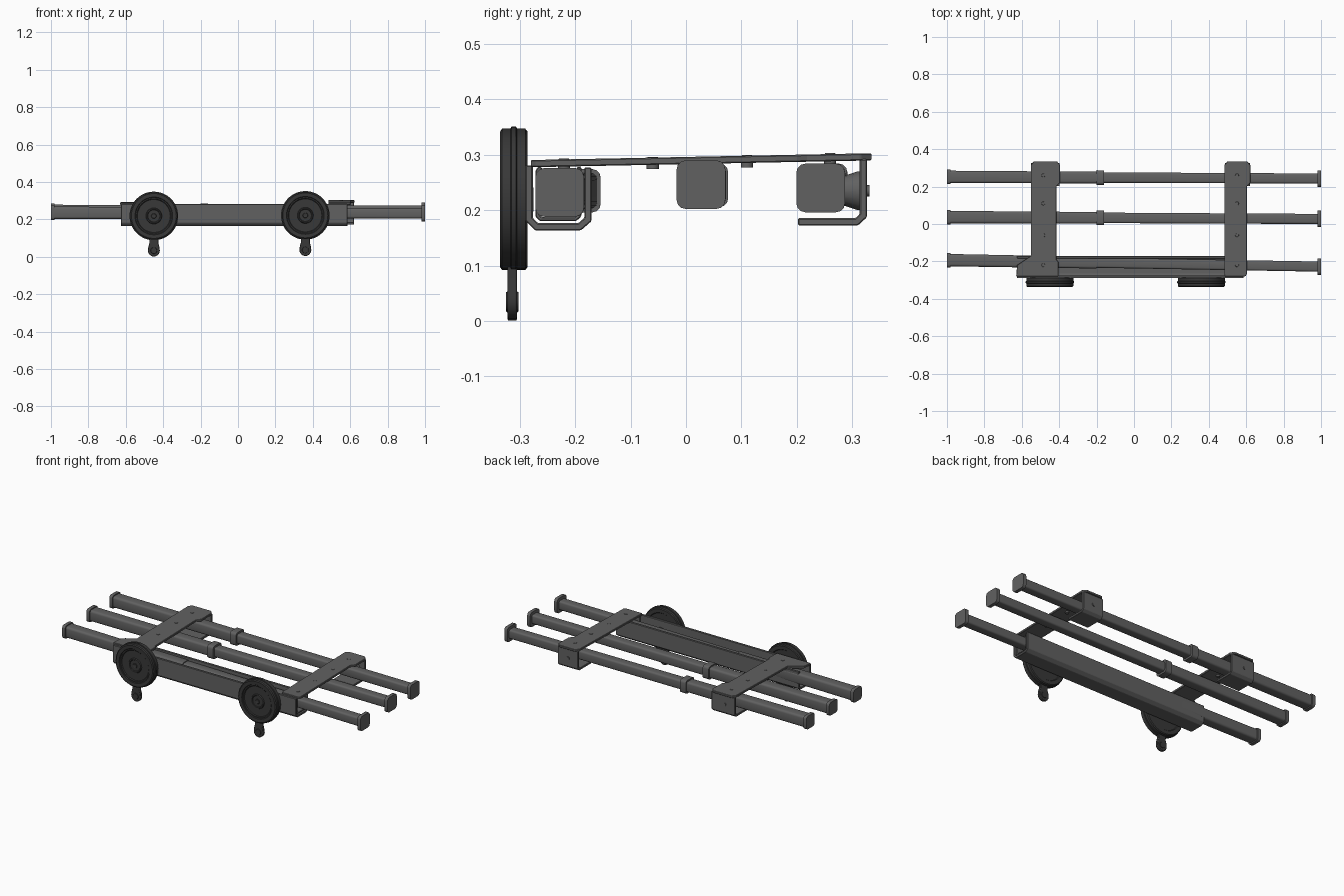
import bpy, bmesh
from math import sin, cos, pi
from mathutils import Vector

cube = bpy.data.objects.get("Cube")
if cube:
    bpy.data.objects.remove(cube, do_unlink=True)


def material(name, value):
    m = bpy.data.materials.new(name)
    m.use_nodes = True
    m.diffuse_color = (value, value, value, 1)
    m.node_tree.nodes["Principled BSDF"].inputs["Base Color"].default_value = (value, value, value, 1)
    return m


GREY = material("metal grey", 0.12)
DARK = material("wheel dark grey", 0.04)


def finish(bm, name, mat, smooth=True):
    bmesh.ops.recalc_face_normals(bm, faces=bm.faces)
    mesh = bpy.data.meshes.new(name)
    bm.to_mesh(mesh)
    bm.free()
    ob = bpy.data.objects.new(name, mesh)
    bpy.context.collection.objects.link(ob)
    mesh.materials.append(mat)
    if smooth:
        bpy.ops.object.select_all(action='DESELECT')
        bpy.context.view_layer.objects.active = ob
        ob.select_set(True)
        bpy.ops.object.shade_smooth_by_angle(angle=0.6)
    return ob


def bevel(ob, width, segments=2):
    mod = ob.modifiers.new("soft edges", 'BEVEL')
    mod.width, mod.segments, mod.limit_method = width, segments, 'ANGLE'


def skin(name, rings, mat, caps=True):
    """Join equal-length rings of points into a tube."""
    bm = bmesh.new()
    loops = [[bm.verts.new(p) for p in ring] for ring in rings]
    for a, b in zip(loops, loops[1:]):
        for i in range(len(a)):
            j = (i + 1) % len(a)
            bm.faces.new((a[i], a[j], b[j], b[i]))
    if caps:
        bm.faces.new(loops[0])
        bm.faces.new(loops[-1])
    return finish(bm, name, mat)


def rounded_square(x, centre, half):
    pts = []
    for corner in range(4):
        mid = corner * pi / 2 + pi / 4
        for step in range(4):
            a = corner * pi / 2 + step * pi / 6
            y = half * (0.62 * (1 if cos(mid) > 0 else -1) + 0.38 * cos(a))
            z = half * (0.62 * (1 if sin(mid) > 0 else -1) + 0.38 * sin(a))
            pts.append((x, centre.x + y, centre.y + z))
    return pts


def tube(name, left, right, collar):
    sections = [(-1, .039), (-.98, .039), (-.98, .033), (-.2, .031), (-.2, .027),
                (.98, .027), (.98, .044), (1, .044)]
    if collar:
        sections[4:4] = [(-.2, .039), (-.16, .039), (-.16, .028)]
        sections.pop(7)
    left, right = Vector(left), Vector(right)
    rings = [rounded_square(x, left.lerp(right, (x + 1) / 2), h) for x, h in sections]
    skin(name, rings, GREY)


def sheet(name, path, x0, x1, thickness=.013):
    """Folded sheet metal: a (y, z) path run along x."""
    bm = bmesh.new()
    rows = [[bm.verts.new((x, y, z)) for x in (x0, x1)] for y, z in path]
    for a, b in zip(rows, rows[1:]):
        bm.faces.new((a[0], a[1], b[1], b[0]))
    ob = finish(bm, name, GREY, False)
    mod = ob.modifiers.new("thickness", 'SOLIDIFY')
    mod.thickness, mod.offset, mod.use_even_offset = thickness, 0, True
    bevel(ob, .002, 1)


def strap_height(y):
    return .289 + .02 * y


def strap(name, outline):
    bm = bmesh.new()
    bottom = bm.faces.new([bm.verts.new((x, y, strap_height(y) - .006)) for x, y in outline])
    new = bmesh.ops.extrude_face_region(bm, geom=[bottom])["geom"]
    bmesh.ops.translate(bm, vec=(0, 0, .013), verts=[v for v in new if isinstance(v, bmesh.types.BMVert)])
    bevel(finish(bm, name, GREY, False), .002, 1)


def lathe(name, centre, profile, axis, mat, sides=48):
    """Turn a (radius, offset) profile about the y or z axis."""
    rings = []
    for r, d in profile:
        ring = []
        for i in range(sides):
            a = 2 * pi * i / sides
            u, v = r * cos(a), r * sin(a)
            p = Vector((u, d, v)) if axis == 'y' else Vector((u, v, d))
            ring.append(Vector(centre) + p)
        rings.append(ring)
    return skin(name, rings, mat)


# three long telescopic tubes with end caps
tube("front_tube", (-.193, .235), (-.228, .232), False)
tube("middle_tube", (.037, .245), (.027, .246), True)
tube("rear_tube", (.252, .245), (.243, .24), True)

# open channel that carries the front tube
sheet("front_channel", [(-.283, .281), (-.283, .183), (-.27, .17), (-.192, .17),
                        (-.177, .183), (-.177, .277)], -.625, .585)
for side, x0, x1 in (("right", -.54, -.42), ("left", .49, .58)):
    sheet(side + "_tube_clamp", [(-.262, .278), (-.268, .27), (-.268, .19), (-.262, .184),
                                 (-.2, .184), (-.193, .19), (-.193, .278)], x0, x1, .008)

# cross straps with wider ends
strap("right_cross_strap", [(-.63, -.28), (-.405, -.28), (-.405, -.2), (-.415, -.19), (-.415, .2),
                            (-.395, .22), (-.395, .315), (-.412, .335), (-.535, .335),
                            (-.552, .315), (-.552, -.17), (-.625, -.22)])
strap("left_cross_strap", [(.485, -.28), (.595, -.28), (.603, -.27), (.603, .2), (.622, .22),
                           (.622, .315), (.605, .335), (.5, .335), (.483, .315), (.483, -.27)])

# rear hooks and bolts
for side, x0, x1 in (("right", -.55, -.397), ("left", .486, .62)):
    sheet(side + "_rear_hook", [(.32, .292), (.32, .19), (.308, .179), (.202, .179)], x0, x1)
    xb = x0 + .065
    for n, y in enumerate((-.22, -.06, .11, .26)):
        lathe(f"{side}_strap_bolt_{n + 1}", (xb, y, strap_height(y)),
              [(.011, -.014), (.011, .005), (.009, .0085), (.004, .0085)], 'z', GREY, 12)
    lathe(side + "_hook_bolt", (xb, .31, .235), [(.02, -.045), (.035, 0), (.035, .005)], 'y', GREY, 16)
    lathe(side + "_hook_bolt_head", (xb, .327, .235), [(.01, -.004), (.01, .004)], 'y', GREY, 12)

# wheels with a raised centre ridge, ringed face and hanging tab
FACE = [(.004, -.018), (.012, -.020), (.014, -.018), (.032, -.018), (.035, -.022), (.04, -.022),
        (.043, -.016), (.088, -.016), (.092, -.02), (.098, -.02), (.101, -.024), (.12, -.025),
        (.126, -.021), (.126, -.006), (.13, -.004), (.13, .004), (.126, .006), (.126, .021),
        (.121, .025), (.1, .025), (.096, .02), (.04, .02), (.036, .024), (.004, .024)]
for side, x, z in (("right", -.45, .218), ("left", .36, .221)):
    lathe(side + "_wheel", (x, -.311, z), FACE, 'y', DARK)
    half = [(.024, .13), (.024, .075), (.029, .058)]
    half += [(.032 * cos(a), .036 - .032 * sin(a)) for a in (-.3, 0, .4, .8, 1.2)]
    outline = half + [(0, .003)] + [(-u, v) for u, v in reversed(half)]
    rings = [[(x + u, y, v + z - .221) for u, v in outline] for y in (-.322, -.305)]
    bevel(skin(side + "_wheel_tab", rings, DARK), .003)
    lathe(side + "_tab_rivet", (x, -.3135, z - .185), [(.016, -.011), (.018, -.008), (.018, .008),
          (.016, .011)], 'y', DARK, 20)
    lathe(side + "_axle", (x, -.29, z), [(.02, -.005), (.02, .015)], 'y', GREY, 20)
